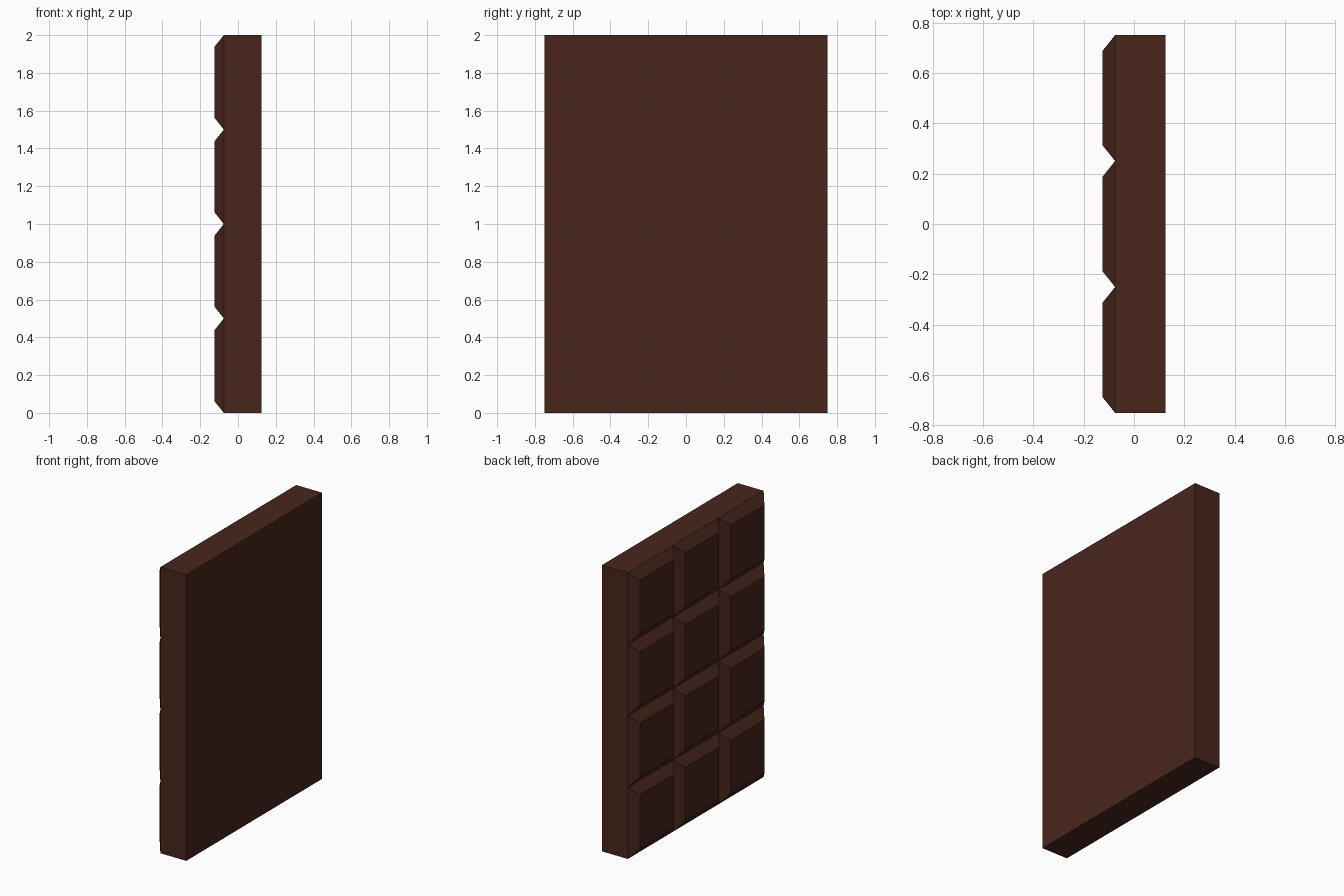
import bpy
import bmesh
from mathutils import Matrix

if "Cube" in bpy.data.objects:
    bpy.data.objects.remove(bpy.data.objects["Cube"])

COLS, ROWS = 3, 4
W, H = 1.5, 2.0
SLAB_X0, SLAB_X1 = -0.075, 0.125
INSET, RISE = 0.0625, 0.05

# Grid plane at the moulded side, normal facing -x
place = Matrix(((0, 0, -1, SLAB_X0),
                (-W / 2, 0, 0, 0),
                (0, H / 2, 0, H / 2),
                (0, 0, 0, 1)))
bm = bmesh.new()
bmesh.ops.create_grid(bm, x_segments=COLS, y_segments=ROWS, size=1, matrix=place)

# Slab body: pull the outline back and close the plain side
tiles = bm.faces[:]
rim = [e for e in bm.edges if e.is_boundary]
ext = bmesh.ops.extrude_edge_only(bm, edges=rim)["geom"]
back_verts = [g for g in ext if isinstance(g, bmesh.types.BMVert)]
back_edges = [g for g in ext if isinstance(g, bmesh.types.BMEdge)]
for v in back_verts:
    v.co.x = SLAB_X1
bmesh.ops.contextual_create(bm, geom=back_edges)
bmesh.ops.recalc_face_normals(bm, faces=bm.faces[:])

# Raised squares with sloped sides
bmesh.ops.inset_individual(bm, faces=tiles, thickness=INSET, use_even_offset=True)
for v in {v for f in tiles for v in f.verts}:
    v.co.x = SLAB_X0 - RISE
bmesh.ops.recalc_face_normals(bm, faces=bm.faces[:])

mesh = bpy.data.meshes.new("chocolate_bar")
bm.to_mesh(mesh)
bm.free()
bar = bpy.data.objects.new("chocolate_bar", mesh)
bpy.context.collection.objects.link(bar)

# Dark brown chocolate
mat = bpy.data.materials.new("dark_chocolate")
mat.diffuse_color = (0.065, 0.019, 0.012, 1)
mat.use_nodes = True
mat.node_tree.nodes["Principled BSDF"].inputs["Base Color"].default_value = mat.diffuse_color
mesh.materials.append(mat)
